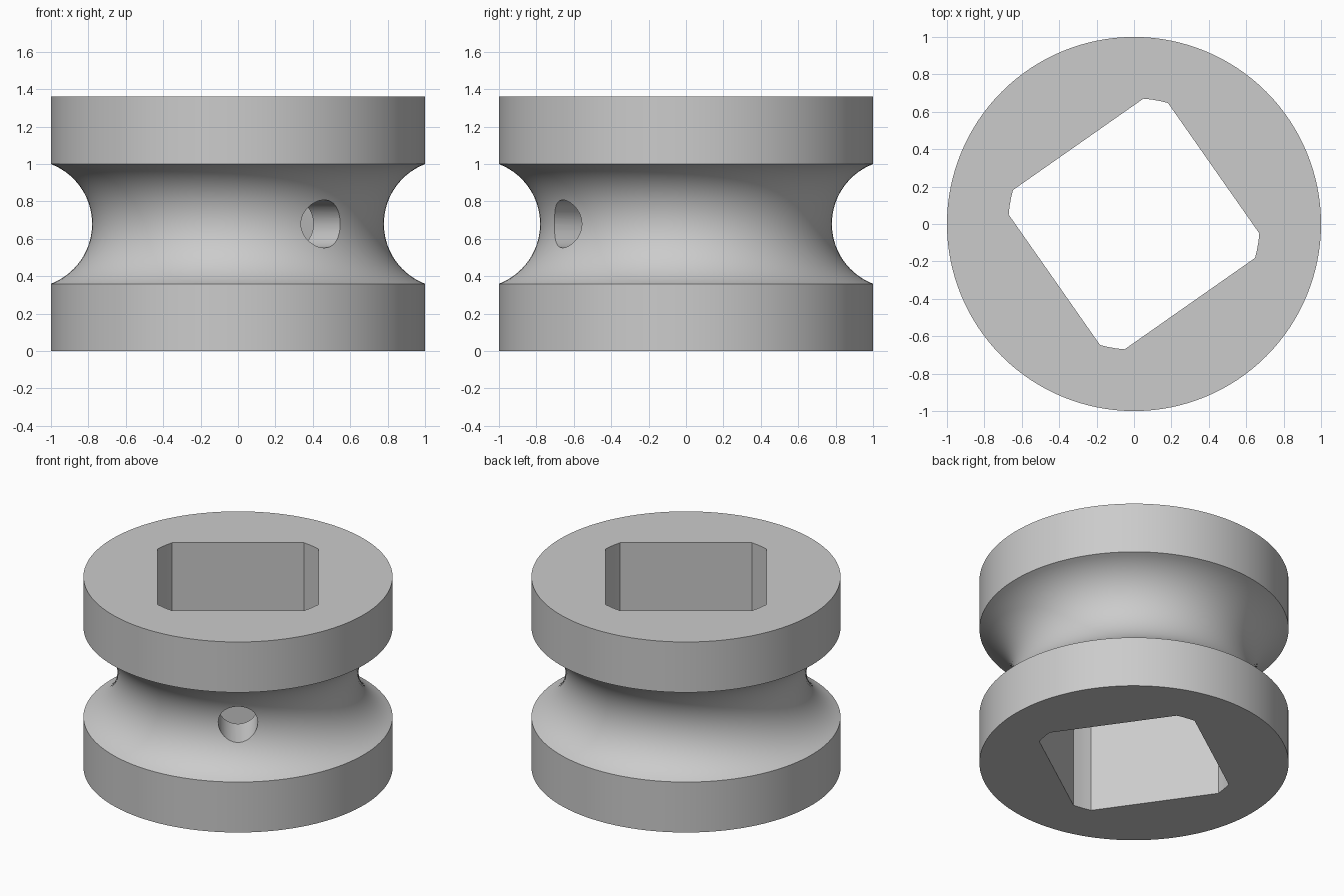
import bpy
import bmesh
from math import sin, cos, pi, radians, sqrt, atan2, acos
from mathutils import Matrix, Vector

if "Cube" in bpy.data.objects:
    bpy.data.objects.remove(bpy.data.objects["Cube"])

HEIGHT, MID = 1.36, 0.68
GROOVE_HALF, GROOVE_DEPTH = 0.32, 0.22
TURN = radians(35)            # rotation of the square bore
BORE_HALF, BORE_CORNER = 0.52, 0.672
PIN_RADIUS = 0.128

grey = bpy.data.materials.new("plain grey")
grey.use_nodes = True
colour = (0.6, 0.6, 0.6, 1)
grey.diffuse_color = colour
grey.node_tree.nodes["Principled BSDF"].inputs["Base Color"].default_value = colour


def finish(name, bm):
    bmesh.ops.recalc_face_normals(bm, faces=bm.faces)
    mesh = bpy.data.meshes.new(name)
    bm.to_mesh(mesh)
    bm.free()
    mesh.materials.append(grey)
    obj = bpy.data.objects.new(name, mesh)
    bpy.context.collection.objects.link(obj)
    return obj


def prism(name, outline, low, high):
    bm = bmesh.new()
    face = bm.faces.new([bm.verts.new((x, y, low)) for x, y in outline])
    new = bmesh.ops.extrude_face_region(bm, geom=[face])["geom"]
    bmesh.ops.translate(bm, vec=(0, 0, high - low),
                        verts=[g for g in new if isinstance(g, bmesh.types.BMVert)])
    return finish(name, bm)


# Spool body: two flat rims with a round groove between, turned about z
arc_radius = (GROOVE_HALF ** 2 + GROOVE_DEPTH ** 2) / (2 * GROOVE_DEPTH)
arc_centre = 1 - GROOVE_DEPTH + arc_radius
sweep = atan2(GROOVE_HALF, arc_centre - 1)
STEPS, SIDES = 28, 128
profile = [(1, 0)]
for i in range(STEPS + 1):
    a = sweep * (2 * i / STEPS - 1)
    profile.append((arc_centre - arc_radius * cos(a), MID + arc_radius * sin(a)))
profile.append((1, HEIGHT))

bm = bmesh.new()
rings = [[bm.verts.new((r * cos(2 * pi * k / SIDES), r * sin(2 * pi * k / SIDES), z))
          for k in range(SIDES)] for r, z in profile]
for low, high in zip(rings, rings[1:]):
    for k in range(SIDES):
        n = (k + 1) % SIDES
        bm.faces.new((low[k], low[n], high[n], high[k]))
bm.faces.new(rings[0])
bm.faces.new(rings[-1])
spool = finish("grooved_spool", bm)

# Square bore whose corners are rounded off by a larger circle
edge = acos(BORE_HALF / BORE_CORNER)
outline = []
for side in range(4):
    start = TURN + side * pi / 2 + edge
    for i in range(4):
        a = start + (pi / 2 - 2 * edge) * i / 3
        outline.append((BORE_CORNER * cos(a), BORE_CORNER * sin(a)))
bore = prism("bore_cutter", outline, -0.2, HEIGHT + 0.2)

# Round pin hole through one wall, square to a bore face
circle = [(PIN_RADIUS * cos(2 * pi * k / 48), PIN_RADIUS * sin(2 * pi * k / 48))
          for k in range(48)]
pin = prism("pin_hole_cutter", circle, 0.2, 1.2)
direction = Vector((cos(TURN - pi / 2), sin(TURN - pi / 2), 0))
pin.data.transform(Matrix.Translation((0, 0, MID))
                   @ direction.to_track_quat('Z', 'Y').to_matrix().to_4x4())

# Cut both holes, then drop the cutters
bpy.ops.object.select_all(action='DESELECT')
bpy.context.view_layer.objects.active = spool
spool.select_set(True)
for cutter in (bore, pin):
    cutter.hide_render = True
    cut = spool.modifiers.new(cutter.name, 'BOOLEAN')
    cut.operation = 'DIFFERENCE'
    cut.solver = 'EXACT'
    cut.object = cutter
    bpy.ops.object.modifier_apply(modifier=cut.name)
    bpy.data.objects.remove(cutter)

bpy.ops.object.shade_smooth_by_angle(angle=radians(30))
